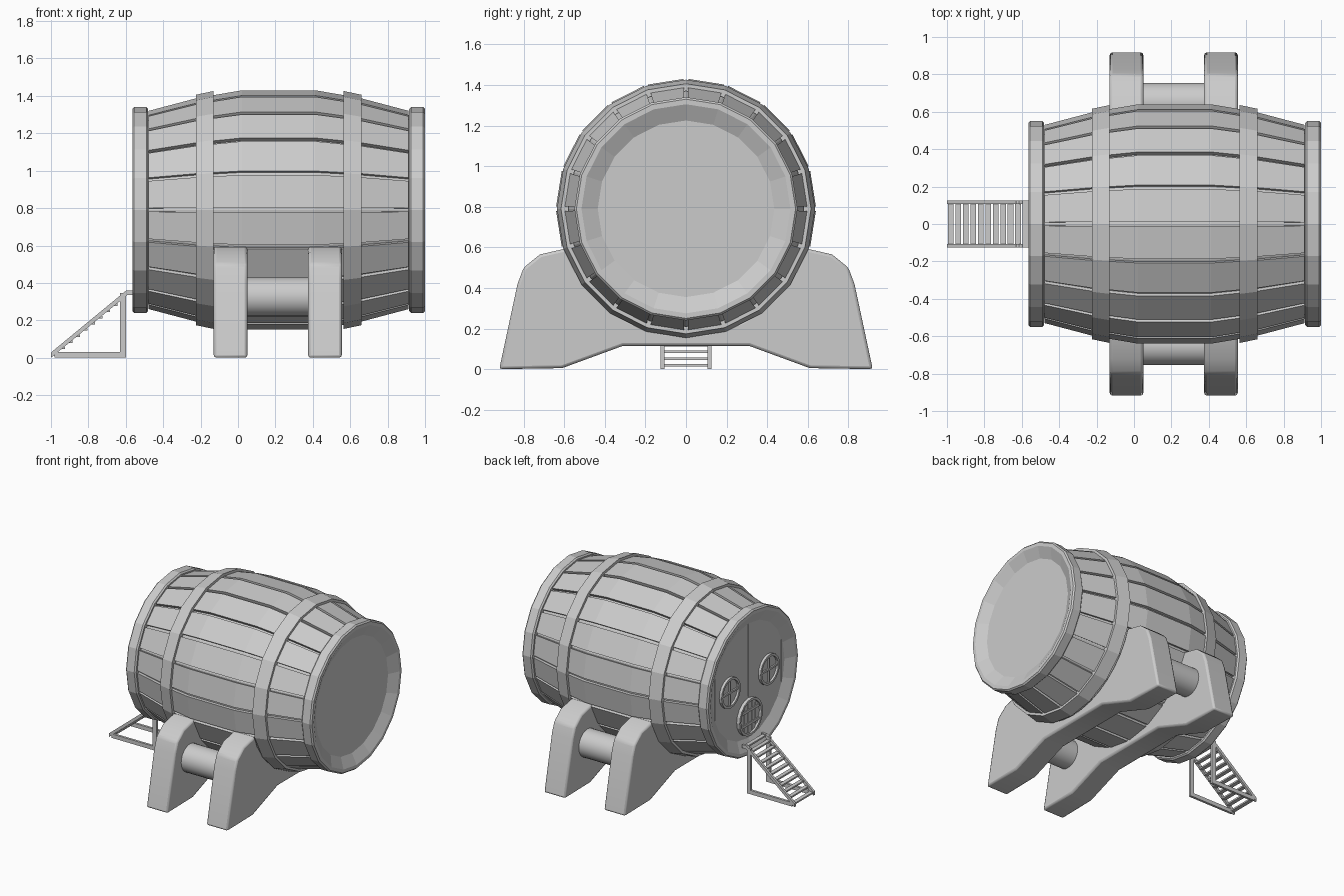
import bpy, bmesh
from math import sin, cos, pi, radians, sqrt

if "Cube" in bpy.data.objects:
    bpy.data.objects.remove(bpy.data.objects["Cube"])

ZC, XM = 0.79, 0.2175      # barrel axis height and mid length
SIDES = 20


def finish(name, bm, smooth=None):
    bmesh.ops.remove_doubles(bm, verts=bm.verts, dist=1e-5)
    bmesh.ops.recalc_face_normals(bm, faces=bm.faces)
    me = bpy.data.meshes.new(name)
    bm.to_mesh(me)
    bm.free()
    ob = bpy.data.objects.new(name, me)
    bpy.context.collection.objects.link(ob)
    if smooth:
        bpy.ops.object.select_all(action='DESELECT')
        ob.select_set(True)
        bpy.context.view_layer.objects.active = ob
        bpy.ops.object.shade_smooth_by_angle(angle=radians(smooth))
    return ob


def lathe(bm, prof, angles, full=True, cy=0.0, cz=ZC):
    """Sweep a closed (x, radius) profile around an axis along x."""
    rings = [[bm.verts.new((x, cy + r * sin(a), cz + r * cos(a))) for x, r in prof]
             for a in angles]
    n, m = len(rings), len(prof)
    for i in range(n if full else n - 1):
        p, q = rings[i], rings[(i + 1) % n]
        for j in range(m):
            k = (j + 1) % m
            if prof[j][1] == 0 and prof[k][1] == 0:
                continue
            if prof[j][1] == 0:
                bm.faces.new((p[j], p[k], q[k]))
            elif prof[k][1] == 0:
                bm.faces.new((p[j], p[k], q[j]))
            else:
                bm.faces.new((p[j], p[k], q[k], q[j]))
    if not full:
        bm.faces.new(rings[0])
        bm.faces.new(rings[-1])


def turn(n):
    return [2 * pi * i / n for i in range(n)]


def box(bm, x0, x1, y0, y1, z0, z1):
    v = bmesh.ops.create_cube(bm, size=1)['verts']
    for p in v:
        p.co = (x0 if p.co.x < 0 else x1, y0 if p.co.y < 0 else y1, z0 if p.co.z < 0 else z1)


def prism(bm, pts, lo, hi, axis):
    """Extrude a 2D outline along x (points are y,z) or y (points are x,z)."""
    def at(p, t):
        return (t, p[0], p[1]) if axis == 'x' else (p[0], t, p[1])
    a = [bm.verts.new(at(p, lo)) for p in pts]
    b = [bm.verts.new(at(p, hi)) for p in pts]
    bm.faces.new(a)
    bm.faces.new(b)
    for i in range(len(pts)):
        j = (i + 1) % len(pts)
        bm.faces.new((a[i], a[j], b[j], b[i]))


# Barrel staves, with narrow gaps between them
half = [(-0.695, 0.53), (-0.43, 0.60), (-0.195, 0.64)]
outer = [(XM + x, r) for x, r in half] + [(XM - x, r) for x, r in reversed(half)]
inner = [(x, r - 0.04) for x, r in reversed(outer)]
bm = bmesh.new()
gap = radians(1.0)
for i in range(SIDES):
    a = 2 * pi * i / SIDES
    lathe(bm, outer + inner, (a + gap, a + 2 * pi / SIDES - gap), full=False)
finish("barrel_staves", bm)

# Core closing the gaps, with the recessed end faces
core = [(x, r - 0.022) for x, r in outer]
bm = bmesh.new()
lathe(bm, [(-0.525, 0), (-0.525, 0.44)] + core + [(0.96, 0.44), (0.96, 0)], turn(SIDES))
finish("barrel_core", bm)

# End rims and middle hoops, mirrored about the barrel middle
for side, s in (("left", 1), ("right", -1)):
    rim = [(-0.565, 0.515), (-0.565, 0.54), (-0.555, 0.55), (-0.49, 0.55), (-0.48, 0.54),
           (-0.48, 0.43), (-0.52, 0.43), (-0.525, 0.435)]
    hoop = [(-0.225, 0.58), (-0.225, 0.616), (-0.13, 0.636), (-0.13, 0.58)]
    for label, prof in (("end_rim", rim), ("hoop", hoop)):
        bm = bmesh.new()
        lathe(bm, [(x if s > 0 else 2 * XM - x, r) for x, r in prof], turn(SIDES))
        finish(f"{label}_{side}", bm)

# Plank seams on the front end of the barrel
bm = bmesh.new()
for y, z0, z1 in ((0, 0.67, 1.22), (-0.4, 0.63, 0.95), (0.4, 0.63, 0.95)):
    box(bm, -0.528, -0.52, y - 0.004, y + 0.004, z0, z1)
finish("face_seams", bm)

# Round windows with crossed bars
for side, cy in (("left", 0.235), ("right", -0.235)):
    bm = bmesh.new()
    R = 0.115
    lathe(bm, [(-0.545, R - 0.018), (-0.545, R), (-0.52, R), (-0.52, R - 0.018)], turn(20), cy=cy)
    lathe(bm, [(-0.529, 0), (-0.529, R - 0.01), (-0.52, R - 0.01), (-0.52, 0)], turn(20), cy=cy)
    box(bm, -0.54, -0.52, cy - 0.007, cy + 0.007, ZC - R + 0.01, ZC + R - 0.01)
    box(bm, -0.54, -0.52, cy - R + 0.01, cy + R - 0.01, ZC - 0.007, ZC + 0.007)
    finish(f"round_window_{side}", bm)

# Round door with frame and planks
bm = bmesh.new()
R, dz = 0.14, 0.52
lathe(bm, [(-0.55, R - 0.018), (-0.55, R), (-0.52, R), (-0.52, R - 0.018)], turn(20), cz=dz)
lathe(bm, [(-0.533, 0), (-0.533, R - 0.01), (-0.52, R - 0.01), (-0.52, 0)], turn(20), cz=dz)
for y in (-0.09, -0.045, 0, 0.045, 0.09):
    h = sqrt((R - 0.018) ** 2 - y * y)
    box(bm, -0.537, -0.53, y - 0.019, y + 0.019, dz - h, dz + h)
for z in (-0.05, 0.05):
    box(bm, -0.543, -0.53, -0.108, 0.108, dz + z - 0.01, dz + z + 0.01)
finish("round_door", bm)

# Cradles with bevelled edges
right = [(0.31, 0.115), (0.61, 0.005), (0.92, 0.0), (0.83, 0.42), (0.80, 0.50),
         (0.72, 0.565), (0.61, 0.59)]
arc = [(0.62 * sin(radians(a)), ZC - 0.62 * cos(radians(a))) for a in range(72, -73, -9)]
outline = right + arc + [(-y, z) for y, z in reversed(right)]
for name, x0, x1 in (("front_cradle", -0.13, 0.05), ("rear_cradle", 0.375, 0.555)):
    bm = bmesh.new()
    prism(bm, outline, x0, x1, 'x')
    ob = finish(name, bm, 30)
    mod = ob.modifiers.new("bevel", 'BEVEL')
    mod.width, mod.segments = 0.014, 2

# Round beams joining the cradles
for side, y in (("left", 0.65), ("right", -0.65)):
    bm = bmesh.new()
    lathe(bm, [(0.03, 0), (0.03, 0.105), (0.395, 0.105), (0.395, 0)], turn(24), cy=y, cz=0.325)
    finish(f"cross_beam_{side}", bm, 40)

# Stair side frames
rail = [(-1.0, 0.0), (-1.0, 0.028), (-0.597, 0.36), (-0.56, 0.36), (-0.56, 0.335), (-0.592, 0.335)]
for side, y0, y1 in (("left", 0.107, 0.125), ("right", -0.125, -0.107)):
    bm = bmesh.new()
    prism(bm, rail, y0, y1, 'y')
    box(bm, -0.98, -0.6, y0, y1, 0.0, 0.03)
    box(bm, -0.632, -0.6, y0, y1, 0.0, 0.345)
    finish(f"stair_frame_{side}", bm)

# Stair treads
bm = bmesh.new()
for i in range(11):
    x = -0.98 + i * 0.04
    z = min(0.025 + i * 0.033, 0.352)
    box(bm, x - 0.015, x + 0.015, -0.112, 0.112, z - 0.012, z)
finish("stair_treads", bm)
